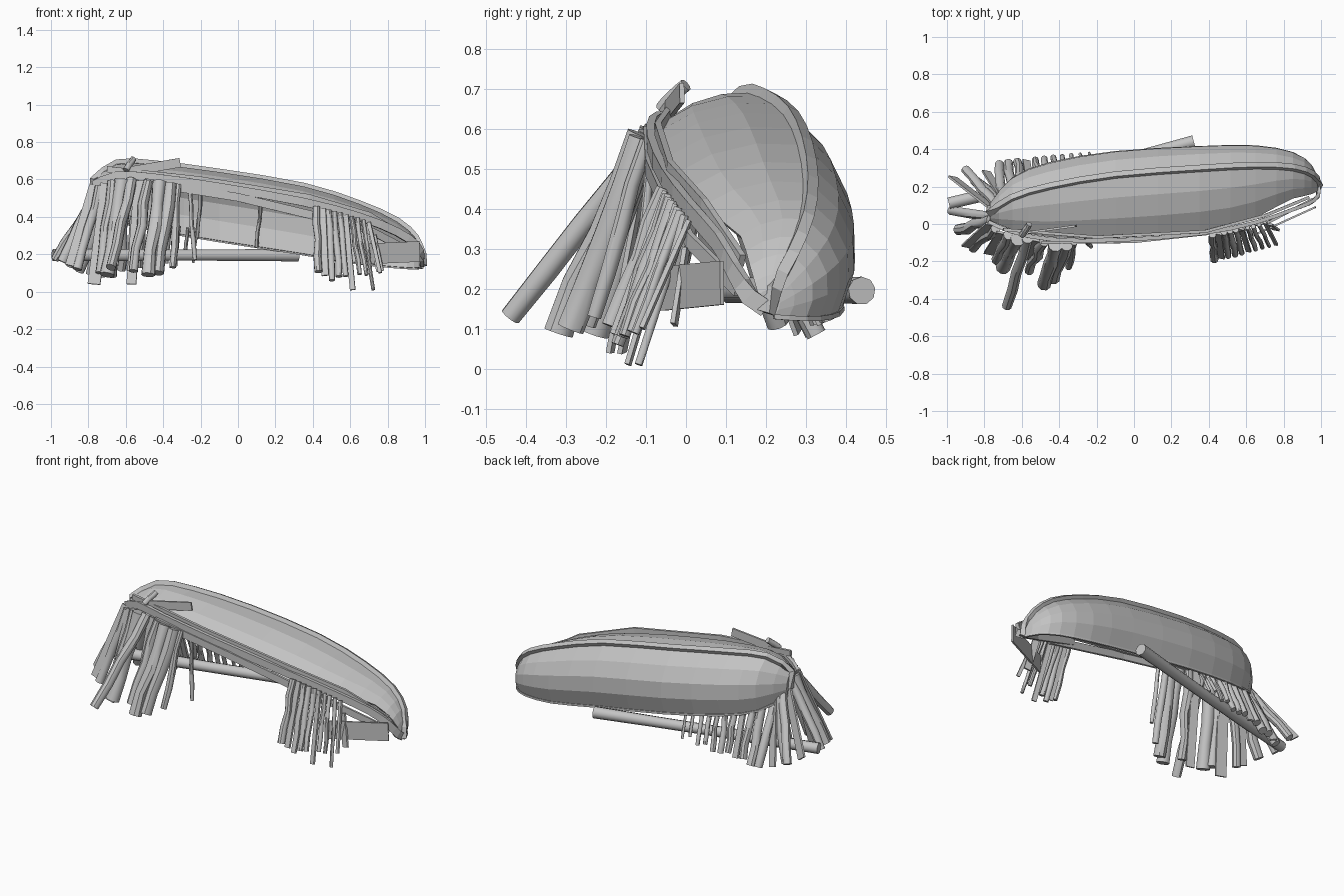
import bpy, bmesh, math, random
from mathutils import Vector

random.seed(4)
if "Cube" in bpy.data.objects:
    bpy.data.objects.remove(bpy.data.objects["Cube"])

grey = bpy.data.materials.new("weathered_grey")
grey.use_nodes = True
grey.diffuse_color = (0.55, 0.55, 0.55, 1)
grey.node_tree.nodes["Principled BSDF"].inputs["Base Color"].default_value = grey.diffuse_color


def finish(name, bm, smooth=False):
    bmesh.ops.recalc_face_normals(bm, faces=bm.faces)
    mesh = bpy.data.meshes.new(name)
    bm.to_mesh(mesh)
    bm.free()
    mesh.materials.append(grey)
    obj = bpy.data.objects.new(name, mesh)
    bpy.context.collection.objects.link(obj)
    if smooth:
        bpy.ops.object.select_all(action='DESELECT')
        obj.select_set(True)
        bpy.context.view_layer.objects.active = obj
        bpy.ops.object.shade_smooth_by_angle(angle=math.radians(40))
    return obj


def bridge(bm, rings, closed):
    for a, b in zip(rings, rings[1:]):
        n = len(a)
        for i in range(n if closed else n - 1):
            j = (i + 1) % n
            bm.faces.new((a[i], a[j], b[j], b[i]))


def sweep(name, path, width, height, sides=4, ref=(0, 0, 1), wobble=0.0):
    """Sweep a rectangle or round section along a path (half sizes)."""
    path = [Vector(p) for p in path]
    bm = bmesh.new()
    rings = []
    for i, p in enumerate(path):
        t = (path[min(i + 1, len(path) - 1)] - path[max(i - 1, 0)]).normalized()
        s = t.cross(Vector(ref)).normalized()
        u = s.cross(t)
        k = (math.sqrt(2) if sides == 4 else 1) * (1 + random.uniform(-wobble, wobble))
        angles = [2 * math.pi * (j + 0.5) / sides for j in range(sides)]
        rings.append([bm.verts.new(p + s * math.cos(a) * width * k + u * math.sin(a) * height * k)
                      for a in angles])
    bridge(bm, rings, True)
    bm.faces.new(rings[0])
    bm.faces.new(rings[-1])
    return finish(name, bm, sides > 4)


def stick(name, top, bottom, r, flat=False):
    """A slightly crooked round log, or a straight flat board."""
    a, b = Vector(top), Vector(bottom)
    if flat:
        return sweep(name, [a, b], r, 0.006, ref=(0.2, 1, 0))
    path = [a.lerp(b, i / 4) for i in range(5)]
    for p in path[1:4]:
        p += Vector((random.uniform(-r, r), random.uniform(-r, r), 0)) * 0.3
    return sweep(name, path, r, r, 9, (0.2, 1, 0), 0.1)


# Hull stations: x, keel y z, front gunwale y z, back gunwale y z
STATIONS = [
    (-0.77, 0.06, 0.60, 0.02, 0.57, 0.10, 0.46),
    (-0.65, 0.14, 0.685, -0.03, 0.62, 0.22, 0.38),
    (-0.45, 0.20, 0.68, -0.07, 0.61, 0.30, 0.33),
    (-0.10, 0.26, 0.635, -0.075, 0.56, 0.355, 0.27),
    (0.35, 0.295, 0.56, -0.04, 0.48, 0.38, 0.20),
    (0.65, 0.31, 0.465, 0.02, 0.40, 0.39, 0.15),
    (0.85, 0.30, 0.375, 0.09, 0.32, 0.36, 0.13),
    (0.95, 0.265, 0.285, 0.13, 0.25, 0.30, 0.125),
    (0.985, 0.22, 0.20, 0.17, 0.18, 0.22, 0.13),
]


def at(x):
    for a, b in zip(STATIONS, STATIONS[1:]):
        if x <= b[0]:
            t = max(0, (x - a[0]) / (b[0] - a[0]))
            return [p + (q - p) * t for p, q in zip(a, b)]
    return list(STATIONS[-1])


# Smooth the stations with a spline
rows = []
for i in range(len(STATIONS) - 1):
    p = [STATIONS[min(max(i + k, 0), len(STATIONS) - 1)] for k in (-1, 0, 1, 2)]
    for t in (0, 0.5):
        rows.append([0.5 * (2 * b + (c - a) * t + (2 * a - 5 * b + 4 * c - d) * t * t
                            + (3 * b - a - 3 * c + d) * t ** 3) for a, b, c, d in zip(*p)])
rows.append(list(STATIONS[-1]))
keel = [Vector((r[0], r[1], r[2])) for r in rows]
front = [Vector((r[0], r[3], r[4])) for r in rows]
back = [Vector((r[0], r[5], r[6])) for r in rows]


def arc(a, b, bulge, steps):
    d = b - a
    c = (a + b) / 2 + Vector((0, -d.z, d.y)) * bulge
    return [a * (1 - t) ** 2 + c * 2 * t * (1 - t) + b * t * t
            for t in (i / steps for i in range(steps + 1))]


# Overturned hull shell; near the bow its front edge pulls away from the rail
bm = bmesh.new()
sections = []
for k, f, g in zip(keel, front, back):
    gap = 0.22 * min(1, max(0, (f.x - 0.6) / 0.25))
    pts = arc(f.lerp(k, gap), k, 0.2, 3) + arc(k, g, 0.43, 4)[1:]
    sections.append([bm.verts.new(p) for p in pts])
bridge(bm, sections, False)
bm.faces.new(sections[0])
bm.faces.new(sections[-1])
hull = finish("hull", bm)
shell = hull.modifiers.new("thickness", 'SOLIDIFY')
shell.thickness = 0.012

# Keel band and gunwales
sweep("keel_band", [(-0.77, 0.08, 0.5)] + keel + [(0.99, 0.2, 0.14)], 0.015, 0.018, ref=(0, 0.5, 1))
sweep("front_gunwale", [p + Vector((0, -0.012, 0)) for p in front] + [(0.985, 0.2, 0.15)],
      0.01, 0.022)
sweep("back_gunwale", back, 0.006, 0.006)

# Long rails and boards along the open side
sweep("upper_rail", [(-0.7, -0.03, 0.655), (-0.2, -0.07, 0.6), (0.38, -0.04, 0.505),
                     (0.7, 0.045, 0.41), (0.93, 0.14, 0.27)], 0.008, 0.016)
sweep("lower_rail", [(-0.5, -0.1, 0.585), (0, -0.095, 0.505), (0.6, -0.03, 0.36)], 0.007, 0.022)
sweep("bow_rail", [(0.4, -0.05, 0.43), (0.72, 0.01, 0.32), (0.95, 0.13, 0.2)], 0.007, 0.02)
sweep("bow_board", [(0.64, -0.06, 0.2), (0.97, 0.09, 0.215)], 0.005, 0.055)
sweep("top_board", [(-0.6, -0.05, 0.64), (-0.31, -0.01, 0.69)], 0.006, 0.025)
stick("top_log", (-0.56, 0.0, 0.71), (-0.6, -0.06, 0.65), 0.016)

# Ribs inside the opening
for x in (-0.22, 0.1):
    s = at(x)
    stick("rib", (x + 0.03, s[1] - 0.02, s[2] - 0.05), (x, s[5] - 0.02, s[6]), 0.011)

# Long log lying behind
stick("long_log", (0.32, 0.44, 0.195), (-0.99, 0.11, 0.195), 0.034)

# Front props: top x, bottom x y z, radius, flat
FRONT_PROPS = [
    (-0.74, -0.86, -0.13, 0.12, 0.026, False), (-0.70, -0.77, -0.16, 0.04, 0.034, True),
    (-0.67, -0.73, -0.19, 0.10, 0.030, False), (-0.62, -0.70, -0.23, 0.09, 0.038, False),
    (-0.57, -0.68, -0.44, 0.13, 0.028, False), (-0.53, -0.57, -0.19, 0.04, 0.026, True),
    (-0.48, -0.56, -0.25, 0.11, 0.027, False), (-0.42, -0.48, -0.32, 0.09, 0.036, False),
    (-0.36, -0.43, -0.29, 0.10, 0.035, False), (-0.32, -0.35, -0.23, 0.13, 0.020, False),
    (-0.26, -0.23, -0.12, 0.17, 0.012, False),
]
for tx, x, y, z, r, flat in FRONT_PROPS:
    s = at(tx)
    stick("front_prop", (tx, s[3] - r - 0.005, s[4] - 0.02), (x, y, z), r, flat)

# Props fanned around the raised end
END_PROPS = [(-0.9, -0.12, 0.14), (-0.94, -0.03, 0.16), (-0.98, 0.07, 0.17), (-0.97, 0.25, 0.18),
             (-0.90, 0.29, 0.14), (-0.85, 0.23, 0.11), (-0.79, 0.28, 0.09)]
for i, (x, y, z) in enumerate(END_PROPS):
    stick("end_prop", (-0.77 + i * 0.012, 0.0 + i * 0.022, 0.57 - i * 0.015), (x, y, z),
          0.024 + 0.006 * (i % 2), i % 3 == 0)

# Back props, thinner toward the middle
for i in range(11):
    t = i / 10
    x = -0.72 + 0.48 * t
    s = at(x)
    stick("back_prop", (x + 0.02, s[5] - 0.03, s[6] + 0.04),
          (x, 0.32 + 0.06 * t, 0.08 + 0.09 * t + random.uniform(-0.02, 0.02)),
          0.026 - 0.018 * t, i == 3)

# Small props under the low end
for i in range(10):
    t = i / 9
    x = 0.42 + 0.28 * t
    s = at(x)
    z = 0.01 if i in (5, 8) else random.uniform(0.03, 0.11)
    stick("bow_prop", (x, s[3] - 0.03, s[4] - 0.01), (x + 0.05 * t + 0.01, -0.19 + 0.08 * t, z),
          0.02 - 0.01 * t, i % 4 == 1)
stick("bow_slat", (0.72, 0.0, 0.3), (0.76, -0.03, 0.11), 0.02, True)
